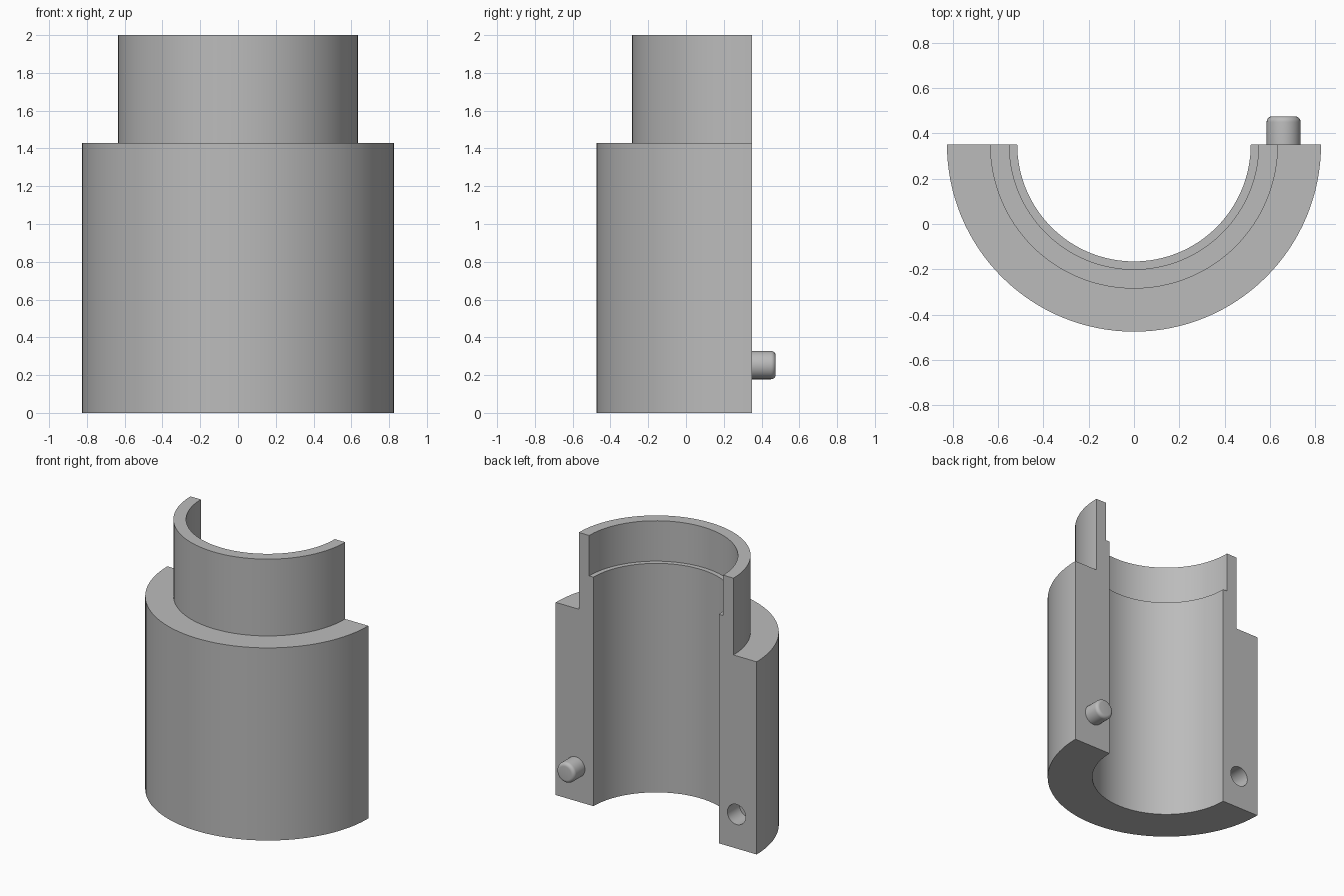
import bpy, bmesh, math
from mathutils import Matrix, Vector

cube = bpy.data.objects.get("Cube")
if cube:
    bpy.data.objects.remove(cube, do_unlink=True)

SPLIT_Y = 0.35               # flat mating face
PEG_X, PEG_Z, PEG_R = 0.66, 0.253, 0.075

grey = bpy.data.materials.new("plain_grey")
grey.use_nodes = True
grey.diffuse_color = (0.5, 0.5, 0.5, 1)
grey.node_tree.nodes["Principled BSDF"].inputs["Base Color"].default_value = (0.5, 0.5, 0.5, 1)


def lathe(name, profile, closed, angle, steps, matrix):
    """Spin an (r, z) profile about z, then place it with a matrix."""
    bm = bmesh.new()
    verts = [bm.verts.new((r, 0, z)) for r, z in profile]
    pairs = list(zip(verts, verts[1:]))
    if closed:
        pairs.append((verts[-1], verts[0]))
    edges = [bm.edges.new(p) for p in pairs]
    caps = [bm.faces.new(verts)] if closed else []
    bmesh.ops.spin(bm, geom=caps or verts + edges, cent=(0, 0, 0), axis=(0, 0, 1),
                   angle=angle, steps=steps, use_duplicate=False)
    if closed:
        # close the starting end if the spin consumed its face
        bmesh.ops.holes_fill(bm, edges=[e for e in bm.edges if e.is_boundary], sides=0)
    bmesh.ops.remove_doubles(bm, verts=bm.verts, dist=1e-5)
    bmesh.ops.recalc_face_normals(bm, faces=bm.faces)
    bm.transform(matrix)
    mesh = bpy.data.meshes.new(name)
    bm.to_mesh(mesh)
    bm.free()
    mesh.materials.append(grey)
    obj = bpy.data.objects.new(name, mesh)
    bpy.context.collection.objects.link(obj)
    return obj


def smooth(obj):
    bpy.ops.object.select_all(action="DESELECT")
    obj.select_set(True)
    bpy.context.view_layer.objects.active = obj
    bpy.ops.object.shade_smooth_by_angle(angle=math.radians(30))


# Stepped half sleeve with a shallow counterbore in its neck
section = [(0.515, 0), (0.825, 0), (0.825, 1.43), (0.635, 1.43),
           (0.635, 2), (0.55, 2), (0.55, 1.70), (0.515, 1.70)]
sleeve = lathe("half_sleeve", section, True, -math.pi, 64,
               Matrix.Translation((0, SPLIT_Y, 0)))

# Locating peg with a rounded tip, pointing backwards
face_back = Matrix.Rotation(-math.pi / 2, 4, "X")
fillet, length = 0.025, 0.125
arc = [(PEG_R - fillet + fillet * math.cos(a), length - fillet + fillet * math.sin(a))
       for a in (i * math.pi / 12 for i in range(7))]
peg = lathe("locating_peg", [(0, -0.02), (PEG_R, -0.02)] + arc + [(0, length)], False,
            math.tau, 32, Matrix.Translation((PEG_X, SPLIT_Y, PEG_Z)) @ face_back)

# Matching blind hole on the other side
cutter = lathe("hole_cutter", [(0, -0.14), (PEG_R, -0.14), (PEG_R, 0.05), (0, 0.05)], False,
               math.tau, 32, Matrix.Translation((-PEG_X, SPLIT_Y, PEG_Z)) @ face_back)
cut = sleeve.modifiers.new("peg_hole", "BOOLEAN")
cut.operation = "DIFFERENCE"
cut.solver = "EXACT"
cut.object = cutter
bpy.ops.object.select_all(action="DESELECT")
sleeve.select_set(True)
bpy.context.view_layer.objects.active = sleeve
bpy.ops.object.modifier_apply(modifier=cut.name)
bpy.data.objects.remove(cutter, do_unlink=True)

for part in (sleeve, peg):
    smooth(part)
